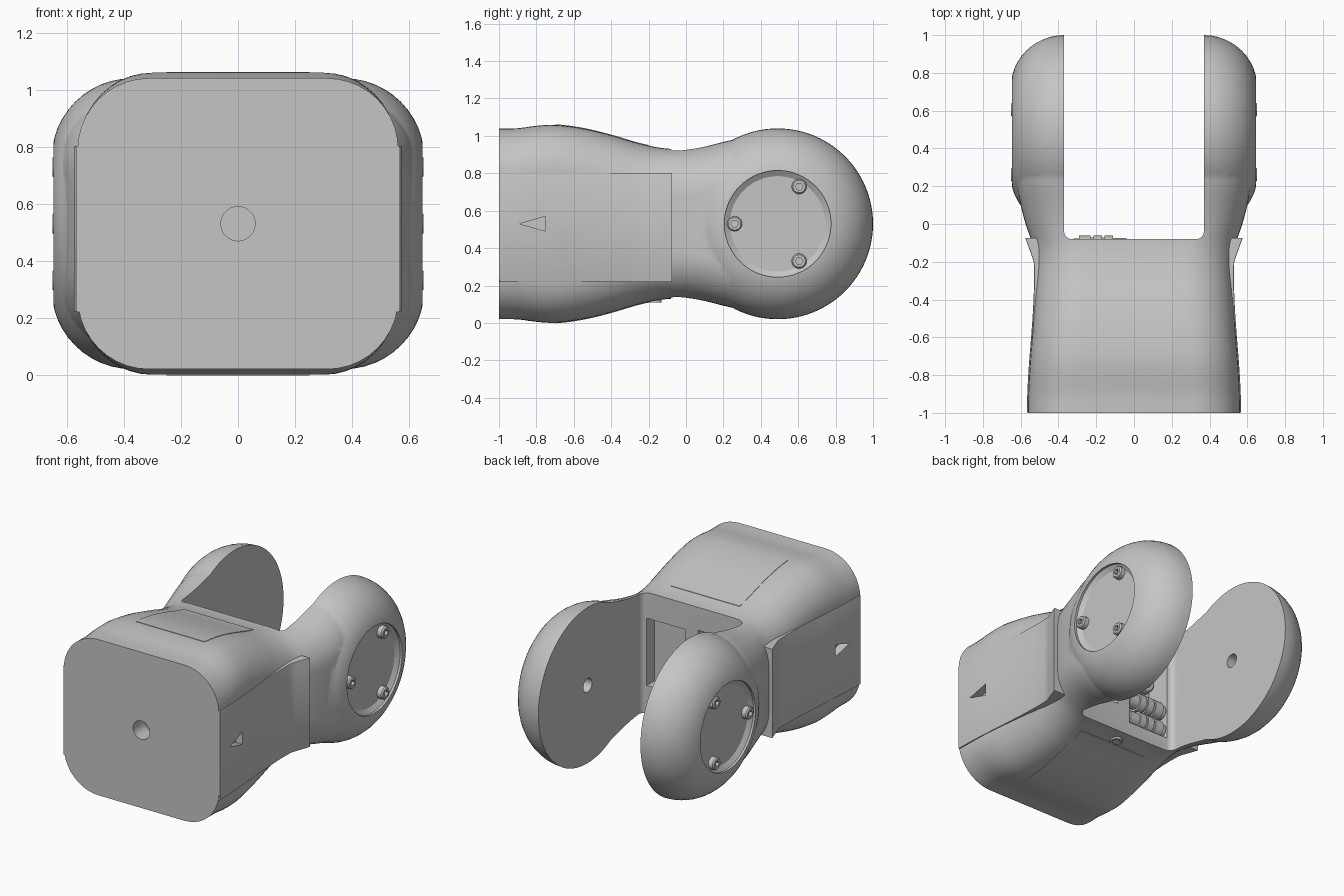
import bpy, bmesh, math
from mathutils import Vector

cube = bpy.data.objects.get("Cube")
if cube:
    bpy.data.objects.remove(cube, do_unlink=True)

grey = bpy.data.materials.new("plain grey")
grey.use_nodes = True
GREY = (0.56, 0.56, 0.56, 1)
grey.diffuse_color = GREY
grey.node_tree.nodes["Principled BSDF"].inputs["Base Color"].default_value = GREY

MID = 0.53      # height of the long axis
HUB = 0.49      # y of the disc centres

# Stations along the body: y, half width, half height
STATIONS = [(-1, .562, .51), (-.9, .56, .511), (-.8, .555, .524), (-.7, .548, .529),
            (-.55, .536, .51), (-.4, .527, .474), (-.25, .524, .43), (-.12, .535, .404),
            (0, .574, .4), (.1, .6, .414), (.2, .618, .438), (.3, .625, .46)]


def section(y):
    """Half width and half height at y, by a smooth curve through the stations."""
    i = 0
    while i < len(STATIONS) - 2 and y > STATIONS[i + 1][0]:
        i += 1
    p = [Vector(STATIONS[min(max(k, 0), len(STATIONS) - 1)]) for k in (i - 1, i, i + 1, i + 2)]
    t = (y - p[1].x) / (p[2].x - p[1].x)
    span = p[2].x - p[1].x
    m1 = (p[2] - p[0]) / (p[2].x - p[0].x) * span
    m2 = (p[3] - p[1]) / (p[3].x - p[1].x) * span
    v = ((2*t**3 - 3*t**2 + 1) * p[1] + (t**3 - 2*t**2 + t) * m1
         + (3*t**2 - 2*t**3) * p[2] + (t**3 - t**2) * m2)
    return v.y, v.z


def steps(a, b, n):
    return [a + (b - a) * k / n for k in range(n + 1)]


def rounded(w, h, r, n=10):
    pts = []
    for q, (sx, sy) in enumerate([(1, 1), (-1, 1), (-1, -1), (1, -1)]):
        for k in range(n + 1):
            a = math.pi / 2 * (q + k / n)
            pts.append((sx * (w - r) + r * math.cos(a), sy * (h - r) + r * math.sin(a)))
    return pts


def circle(r, n=64):
    return [(r * math.cos(math.tau * k / n), r * math.sin(math.tau * k / n)) for k in range(n)]


def loft(name, rings):
    """Skin a list of equal rings and cap both ends."""
    bm = bmesh.new()
    rows = [[bm.verts.new(p) for p in ring] for ring in rings]
    for a, b in zip(rows, rows[1:]):
        for k in range(len(a)):
            j = (k + 1) % len(a)
            bm.faces.new((a[k], a[j], b[j], b[k]))
    bm.faces.new(rows[0])
    bm.faces.new(rows[-1])
    bmesh.ops.recalc_face_normals(bm, faces=bm.faces)
    mesh = bpy.data.meshes.new(name)
    bm.to_mesh(mesh)
    bm.free()
    mesh.materials.append(grey)
    ob = bpy.data.objects.new(name, mesh)
    bpy.context.collection.objects.link(ob)
    return ob


def turned_x(name, profile, y, z, side=1, n=64):
    """Revolve (x, radius) pairs about an axis along x."""
    return loft(name, [[(side * x, y + a, z + b) for a, b in circle(r, n)] for x, r in profile])


def turned_y(name, profile, x, z, n=48):
    return loft(name, [[(x + a, y, z + b) for a, b in circle(r, n)] for y, r in profile])


def box(name, x0, x1, y0, y1, z0, z1):
    return loft(name, [[(x0, y, z0), (x1, y, z0), (x1, y, z1), (x0, y, z1)] for y in (y0, y1)])


def combine(ob, tool, operation="DIFFERENCE", keep=False):
    mod = ob.modifiers.new("join", "BOOLEAN")
    mod.operation = operation
    mod.solver = "EXACT"
    mod.object = tool
    bpy.context.view_layer.objects.active = ob
    bpy.ops.object.modifier_apply(modifier=mod.name)
    if not keep:
        bpy.data.objects.remove(tool, do_unlink=True)


# Main body, lofted from rounded sections
rings = []
for y in steps(-1, .3, 39):
    w, h = section(y)
    rings.append([(a, y, MID + b) for a, b in rounded(w, h, .25)])
body = loft("body", rings)

# Domed discs at the arm ends
for side in (1, -1):
    dome = [(.35, .505), (.37, .51)]
    for a in steps(0, math.pi / 2, 12)[1:]:
        dome.append((.37 + .283 * math.sin(a), .23 + .28 * math.cos(a)))
    combine(body, turned_x("disc", dome, HUB, MID, side, 96), "UNION")

# Gap between the arms
gap = rounded(.37, 1.04, .04, 6)
combine(body, loft("gap", [[(a, .96 + b, z) for a, b in gap] for z in (-.5, 1.5)]))

# Recesses in the wall of the gap, and the front socket
combine(body, box("connector_bay", -.33, -.03, -.25, 0, .22, .78))
combine(body, box("side_bay", .06, .34, -.16, 0, .32, .76))
combine(body, turned_y("socket", [(-1.1, .06), (-.88, .06)], 0, MID))

# Connector barrels and round plug inside the bay
for z in (.28, .41):
    barrel = [(-.32, .045), (-.29, .045), (-.29, .06)]
    for x in (-.23, -.17):
        barrel += [(x, .06), (x, .05), (x + .015, .05), (x + .015, .06)]
    barrel += [(-.11, .06), (-.11, .048), (-.04, .048)]
    turned_x("connector_barrel", barrel, -.122, z, 1, 32)
turned_y("round_plug", [(-.26, .09), (-.13, .09), (-.12, .08), (-.12, .06), (-.16, .06)], -.18, .6)

# Screw boss under the neck
boss = loft("screw_boss", [[(a, -.17 + b, z) for a, b in circle(r, 32)]
                           for z, r in [(.2, .04), (.11, .04), (.11, .025), (.135, .025)]])

for side in (1, -1):
    tag = "left" if side > 0 else "right"

    # Side panel with a flared rear lip
    rings = []
    for y in steps(-.998, -.075, 36):
        x = section(y)[0] + .005
        if y > -.2:
            x = max(x, .53 + .045 * (y + .2) / .125)
        rings.append([(side * a, y, MID + b) for a, b in
                      [(.42, -.31), (x - .002, -.31), (x, -.305), (x, .268), (x - .002, .273), (.42, .273)]])
    panel = loft(tag + "_side_panel", rings)

    # Arrow mark sunk into the panel
    arrow = loft("arrow", [[(side * x, -.89, MID), (side * x, -.75, MID + .04), (side * x, -.75, MID - .04)]
                           for x in (.51, .7)])
    combine(panel, arrow, keep=True)
    combine(body, arrow)

    # Hub cover recess and inner pivot hole
    combine(body, turned_x("hub", [(.612, .255), (.632, .285), (.7, .285)], HUB, MID, side))
    combine(body, turned_x("pivot", [(.3, .045), (.5, .045)], HUB, MID, side, 32))

    # Three socket screws on the cover
    for k in range(3):
        a = math.pi + math.tau * k / 3
        y, z = HUB + .23 * math.cos(a), MID + .23 * math.sin(a)
        screw = turned_x(tag + "_hub_screw", [(.59, .04), (.642, .04), (.65, .033)], y, z, side, 32)
        combine(screw, turned_x("hex", [(.63, .02), (.7, .02)], y, z, side, 6))

    # Thin plate on the top and on the underside
    rings = []
    for y in steps(-.7, -.2, 20):
        h = section(y)[1]
        rings.append([(a, y, MID + side * b) for a, b in
                      [(-.25, h - .005), (.25, h - .005), (.25, h + .003), (-.25, h + .003)]])
    loft("top_plate" if side > 0 else "bottom_plate", rings)

# Smooth shading with crisp edges
bpy.ops.object.select_all(action="DESELECT")
for ob in bpy.context.scene.objects:
    if ob.type == "MESH" and grey.name in ob.data.materials:
        ob.select_set(True)
        bpy.context.view_layer.objects.active = ob
bpy.ops.object.shade_smooth_by_angle(angle=math.radians(30))
